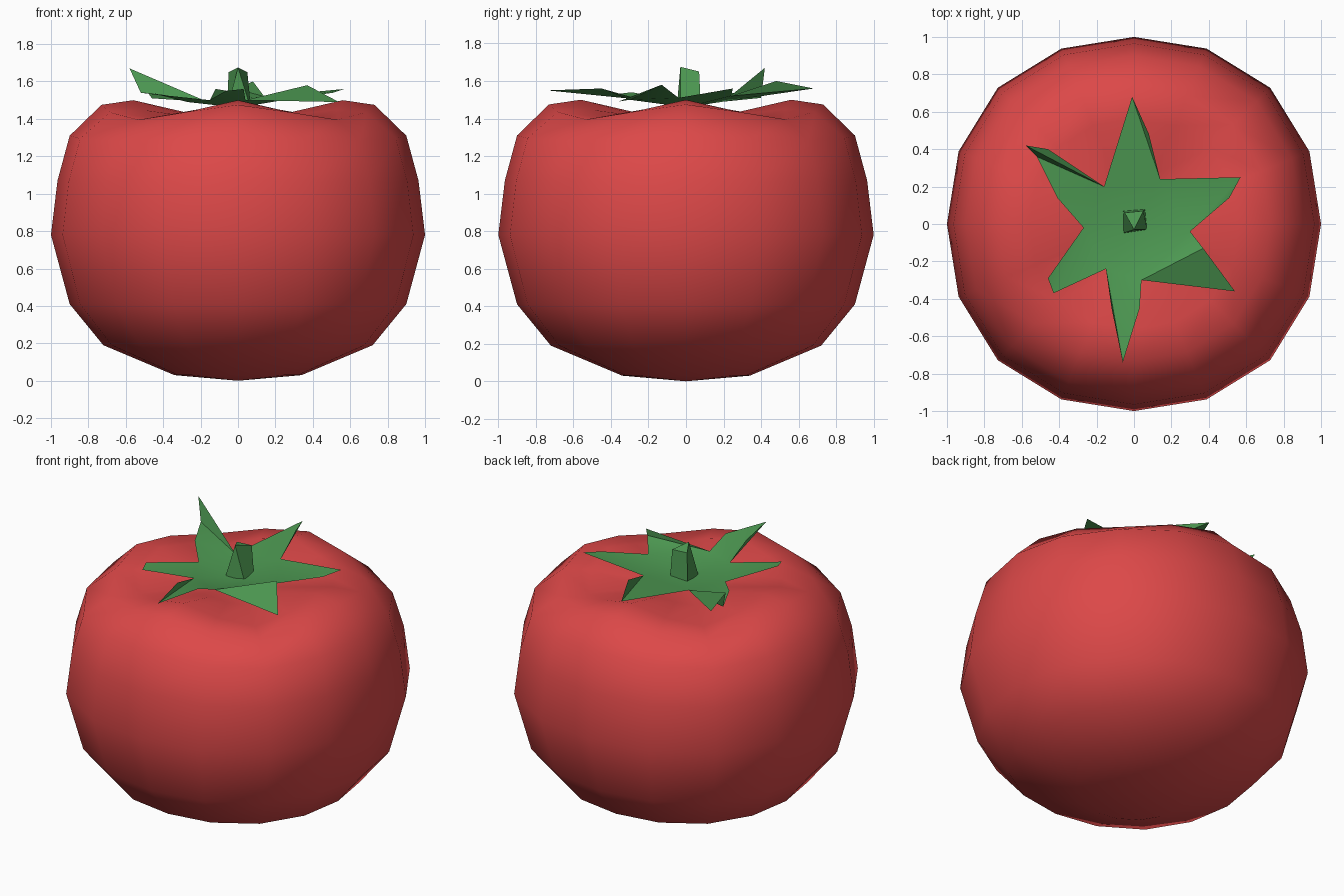
import bpy, bmesh
from math import sin, cos, pi

if "Cube" in bpy.data.objects:
    bpy.data.objects.remove(bpy.data.objects["Cube"])


def make_material(name, colour):
    mat = bpy.data.materials.new(name)
    mat.use_nodes = True
    mat.diffuse_color = colour
    mat.node_tree.nodes["Principled BSDF"].inputs["Base Color"].default_value = colour
    return mat


def make_object(name, verts, faces, mat, smooth=None):
    mesh = bpy.data.meshes.new(name)
    mesh.from_pydata(verts, [], faces)
    mesh.materials.append(mat)
    bm = bmesh.new()
    bm.from_mesh(mesh)
    bmesh.ops.remove_doubles(bm, verts=bm.verts, dist=0.0001)
    bm.to_mesh(mesh)
    bm.free()
    obj = bpy.data.objects.new(name, mesh)
    bpy.context.collection.objects.link(obj)
    if smooth is not None:
        bpy.ops.object.select_all(action="DESELECT")
        obj.select_set(True)
        bpy.context.view_layer.objects.active = obj
        bpy.ops.object.shade_smooth_by_angle(angle=smooth)
    return obj


red = make_material("tomato red", (0.72, 0.065, 0.065, 1))
green = make_material("leaf green", (0.075, 0.32, 0.085, 1))

# Fruit: turned profile (radius, height, drop between the four shoulder lobes)
PROFILE = [(0, 0, 0), (0.34, 0.03, 0), (0.72, 0.19, 0), (0.9, 0.41, 0),
           (1, 0.78, 0), (0.965, 1.07, 0.01), (0.9, 1.31, 0.03), (0.73, 1.475, 0.08),
           (0.56, 1.5, 0.1), (0.28, 1.435, 0.03), (0, 1.39, 0)]
SIDES = 16
verts, faces = [], []
for radius, height, drop in PROFILE:
    for i in range(SIDES):
        a = 2 * pi * i / SIDES
        lobe = (1 - cos(4 * a)) / 2
        r = radius * (1 + 0.03 * lobe)
        verts.append((r * cos(a), r * sin(a), height - drop * lobe))
for j in range(len(PROFILE) - 1):
    for i in range(SIDES):
        k = (i + 1) % SIDES
        lo, hi = j * SIDES, (j + 1) * SIDES
        if j == 0:
            faces.append((lo, hi + k, hi + i))
        elif j == len(PROFILE) - 2:
            faces.append((lo + i, lo + k, hi))
        else:
            faces.append((lo + i, lo + k, hi + k, hi + i))
make_object("fruit", verts, faces, red, pi)

# Leaf crown: notches between leaves, then the outer points of each leaf
NOTCHES = [(-0.16, 0.2, 1.49), (0.14, 0.24, 1.52), (0.3, -0.04, 1.51),
           (0.04, -0.3, 1.5), (-0.15, -0.24, 1.5), (-0.27, -0.02, 1.49)]
LEAVES = [
    [(-0.01, 0.68, 1.56), (0.08, 0.48, 1.6)],
    [(0.57, 0.25, 1.56), (0.51, 0.14, 1.54)],
    [(0.37, -0.13, 1.58), (0.54, -0.36, 1.49)],
    [(0.03, -0.45, 1.56), (-0.06, -0.74, 1.55), (-0.12, -0.45, 1.56)],
    [(-0.43, -0.37, 1.53), (-0.46, -0.29, 1.54)],
    [(-0.41, 0.14, 1.53), (-0.52, 0.36, 1.54), (-0.58, 0.42, 1.67), (-0.46, 0.4, 1.51)],
]
verts, faces = [], []


def add_triangle(*points):
    faces.append(tuple(range(len(verts), len(verts) + 3)))
    verts.extend(points)


for n, leaf in enumerate(LEAVES):
    first, last = NOTCHES[n], NOTCHES[(n + 1) % len(NOTCHES)]
    add_triangle((0, 0, 1.46), last, first)
    outline = [first] + leaf
    for p, q in zip(outline, outline[1:]):
        add_triangle(last, q, p)
make_object("leaf_crown", verts, faces, green, pi / 5)

# Stem: four-cornered foot narrowing to a slanted three-cornered cut
stem = [(-0.06, -0.05, 1.45), (0.07, -0.03, 1.45), (0.06, 0.08, 1.45), (-0.06, 0.07, 1.45),
        (0, -0.03, 1.675), (0.05, 0.07, 1.65), (-0.05, 0.06, 1.65)]
make_object("stem", stem, [(0, 1, 4), (1, 2, 5, 4), (2, 3, 6, 5), (3, 0, 4, 6),
                           (4, 5, 6), (3, 2, 1, 0)], green)
